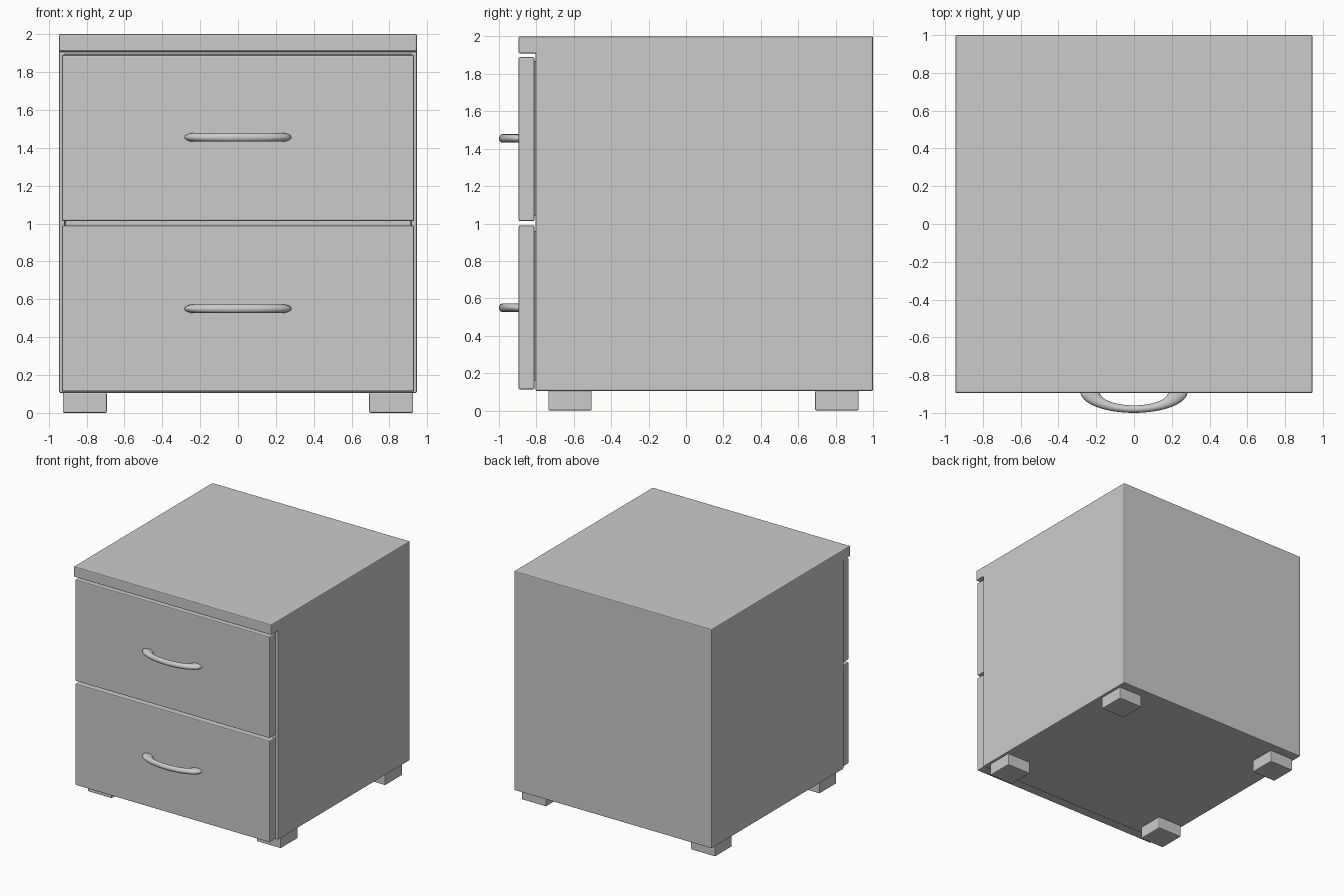
import bpy, bmesh, math
from mathutils import Vector

if "Cube" in bpy.data.objects:
    bpy.data.objects.remove(bpy.data.objects["Cube"])


def finish(name, bm, bevel=0.0, smooth=False):
    bmesh.ops.recalc_face_normals(bm, faces=bm.faces[:])
    me = bpy.data.meshes.new(name)
    bm.to_mesh(me)
    bm.free()
    ob = bpy.data.objects.new(name, me)
    bpy.context.collection.objects.link(ob)
    if smooth:
        me.shade_smooth()
    if bevel:
        mod = ob.modifiers.new("soft_edges", 'BEVEL')
        mod.width = bevel
        mod.segments = 2
        mod.limit_method = 'ANGLE'
    return ob


def box_mesh(lo, hi):
    bm = bmesh.new()
    bmesh.ops.create_cube(bm, size=1)
    for v in bm.verts:
        v.co = Vector([lo[i] + (v.co[i] + 0.5) * (hi[i] - lo[i]) for i in range(3)])
    return bm


def box(name, lo, hi, bevel=0.007):
    return finish(name, box_mesh(lo, hi), bevel)


def tray(name, lo, hi, wall):
    # open-topped drawer box
    bm = box_mesh(lo, hi)
    top = max(bm.faces, key=lambda f: f.calc_center_median().z)
    bmesh.ops.inset_region(bm, faces=[top], thickness=wall)
    new = bmesh.ops.extrude_discrete_faces(bm, faces=[top])["faces"][0]
    bmesh.ops.translate(bm, verts=new.verts, vec=(0, 0, lo[2] + wall - hi[2]))
    return finish(name, bm)


def handle(name, y, z):
    # half of a flattened ring, with its ends against the drawer front
    bm = bmesh.new()
    rings, n, ratio = 32, 16, 0.22
    loops = []
    for i in range(rings + 1):
        a = math.pi * i / rings
        loop = []
        for j in range(n):
            t = 2 * math.pi * j / n
            r = 1 + ratio * math.cos(t)
            loop.append(bm.verts.new((0.232 * r * math.cos(a),
                                      y + 0.005 - 0.09 * r * math.sin(a),
                                      z + 0.023 * math.sin(t))))
        loops.append(loop)
    for p, q in zip(loops, loops[1:]):
        for j in range(n):
            k = (j + 1) % n
            bm.faces.new((p[j], p[k], q[k], q[j]))
    bm.faces.new(loops[0])
    bm.faces.new(loops[-1])
    return finish(name, bm, smooth=True)


# cabinet shell: side profile with overhanging top, extruded across
W = 0.945
bm = bmesh.new()
profile = [(-0.805, 0.105), (1, 0.105), (1, 2), (-0.895, 2), (-0.895, 1.91), (-0.805, 1.91)]
side = bm.faces.new([bm.verts.new((-W, y, z)) for y, z in profile])
ext = bmesh.ops.extrude_face_region(bm, geom=[side])
bmesh.ops.translate(bm, verts=[g for g in ext["geom"] if isinstance(g, bmesh.types.BMVert)],
                    vec=(2 * W, 0, 0))
bmesh.ops.recalc_face_normals(bm, faces=bm.faces[:])
# hollow the front for the drawers
front = next(f for f in bm.faces if abs(f.calc_center_median().y + 0.805) < 1e-4)
bmesh.ops.inset_region(bm, faces=[front], thickness=0.045)
for v in front.verts:
    v.co.z = 1.89 if v.co.z > 1 else 0.15
new = bmesh.ops.extrude_discrete_faces(bm, faces=[front])["faces"][0]
bmesh.ops.translate(bm, verts=new.verts, vec=(0, 1.755, 0))
finish("cabinet_shell", bm, 0.007)

# drawers: front panel, box and curved handle
for label, z0, z1, b0, b1, hz in (("lower", 0.113, 0.99, 0.16, 0.96, 0.55),
                                  ("upper", 1.013, 1.89, 1.04, 1.87, 1.455)):
    box(label + "_drawer_front", (-0.93, -0.895, z0), (0.93, -0.811, z1))
    tray(label + "_drawer_box", (-0.89, -0.812, b0), (0.89, 0.9, b1), 0.04)
    handle(label + "_drawer_handle", -0.895, hz)

# four square feet
for sx, xn in ((-1, "left"), (1, "right")):
    for yc, yn in ((-0.62, "front"), (0.807, "back")):
        xc = sx * 0.809
        box(f"{yn}_{xn}_foot", (xc - 0.116, yc - 0.116, 0), (xc + 0.116, yc + 0.116, 0.107))
